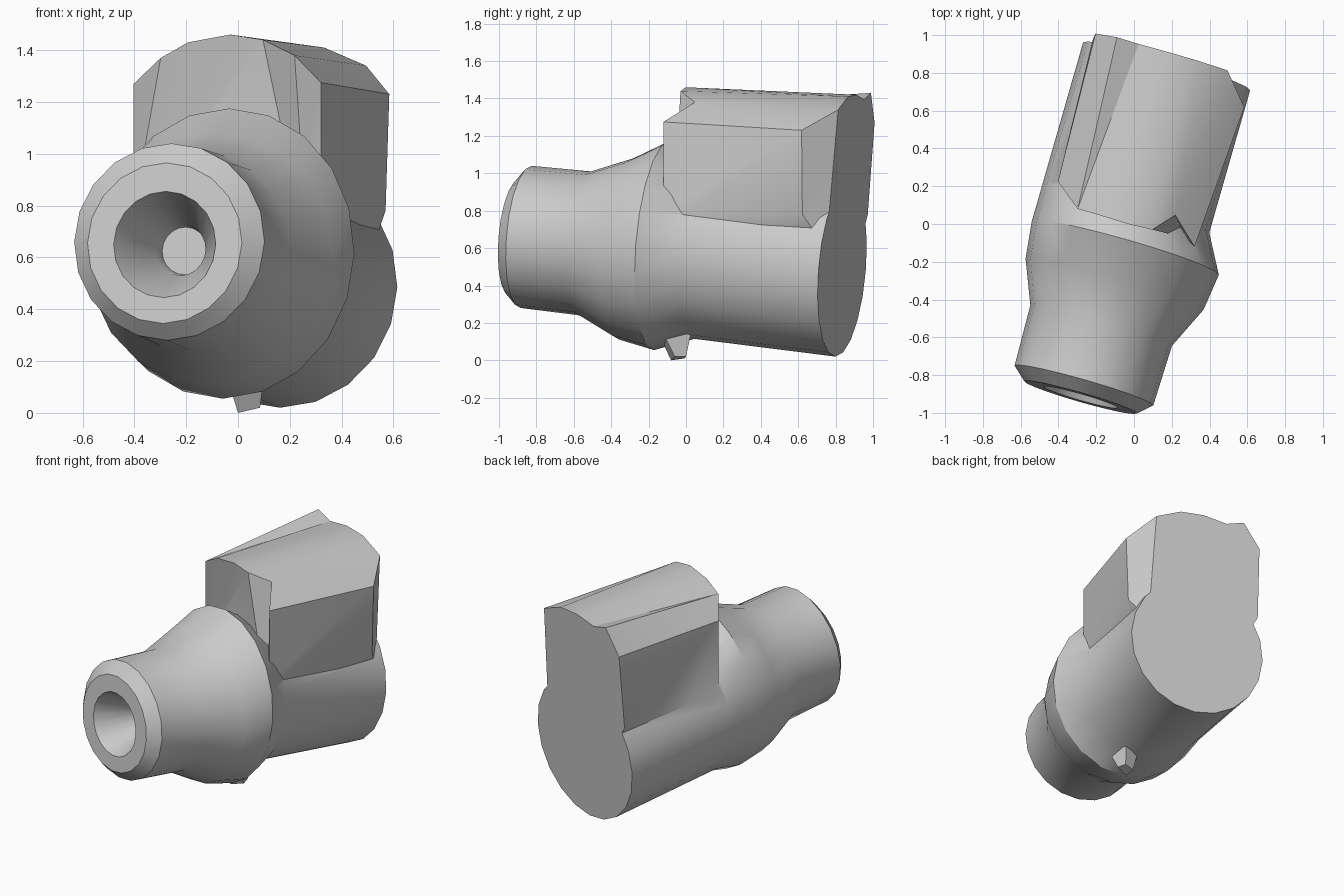
import bpy, bmesh, math
from mathutils import Vector

if "Cube" in bpy.data.objects:
    bpy.data.objects.remove(bpy.data.objects["Cube"])

YAW = math.radians(16)
SIDES = 20


def place(u, t, z):
    """u = across, t = distance back along the slanted axis, z = height."""
    s, c = math.sin(YAW), math.cos(YAW)
    return Vector((-0.265 + t * s + u * c, -0.855 + t * c - u * s, z))


def make_object(name, bm):
    bmesh.ops.recalc_face_normals(bm, faces=bm.faces)
    mesh = bpy.data.meshes.new(name)
    bm.to_mesh(mesh)
    bm.free()
    obj = bpy.data.objects.new(name, mesh)
    bpy.context.collection.objects.link(obj)
    return obj


def bridge(bm, a, b):
    n = len(a)
    for i in range(n):
        bm.faces.new((a[i], a[(i + 1) % n], b[(i + 1) % n], b[i]))


# Barrel rings from the bottom of the bore, over the muzzle, to the flat back:
# axis distance, sideways shift, centre height, half width, half height
rings = [
    (0.22, 0.0, 0.625, 0.092, 0.092),
    (0.16, 0.0, 0.63, 0.10, 0.10),
    (-0.065, 0.0, 0.65, 0.205, 0.205),
    (-0.065, 0.0, 0.655, 0.31, 0.31),
    (0.0, 0.0, 0.66, 0.382, 0.38),
    (0.33, 0.0, 0.625, 0.39, 0.385),
    (0.56, 0.008, 0.595, 0.49, 0.485),
    (0.76, 0.01, 0.615, 0.515, 0.56),
    (0.96, -0.045, 0.58, 0.46, 0.465),
    (1.745, -0.045, 0.485, 0.46, 0.465),
]
bm = bmesh.new()
loops = []
for t, u0, z0, ru, rz in rings:
    loop = []
    for i in range(SIDES):
        a = 2 * math.pi * i / SIDES
        dz = rz * math.sin(a)
        loop.append(bm.verts.new(place(u0 + ru * math.cos(a), t + 0.08 * dz, z0 + dz)))
    loops.append(loop)
for a, b in zip(loops, loops[1:]):
    bridge(bm, a, b)
bm.faces.new(loops[0])
bm.faces.new(loops[-1])
barrel = make_object("barrel_body", bm)

# Upper housing: front and back profiles (u, t, z), top left to right then below
front = [(-.43, 1.0, 1.27), (-.29, .89, 1.37), (-.18, .89, 1.43), (-.01, .886, 1.46),
         (.12, .893, 1.44), (.216, 1.0, 1.38), (.36, .867, 1.275),
         (.36, .867, .78), (.3, .9, .6), (-.35, .9, .6), (-.43, 1.0, .78)]
back = [(-.455, 1.27), (-.34, 1.43), (-.22, 1.395), (-.06, 1.42), (.1, 1.41),
        (.27, 1.34), (.41, 1.23), (.395, .78), (.3, .6), (-.35, .6), (-.46, .78)]
bm = bmesh.new()
fv = [bm.verts.new(place(*p)) for p in front]
bv = []
for i, (u, z) in enumerate(back):
    t = 1.65 if i in (6, 7) else 1.745 + 0.08 * (z - 0.485)   # cut-back corner
    bv.append(bm.verts.new(place(u, t, z)))
bridge(bm, fv, bv)
bm.faces.new(fv)
bm.faces.new(bv[:6] + bv[8:])
bm.faces.new(bv[5:9])
bmesh.ops.triangulate(bm, faces=bm.faces)
housing = make_object("upper_housing", bm)

# Join housing and barrel into one skin
mod = barrel.modifiers.new("join_housing", "BOOLEAN")
mod.operation = "UNION"
mod.solver = "EXACT"
mod.object = housing
bpy.context.view_layer.objects.active = barrel
barrel.select_set(True)
bpy.ops.object.modifier_apply(modifier=mod.name)
bpy.data.objects.remove(housing)
bpy.ops.object.shade_smooth_by_angle(angle=math.radians(32))

# Small tapered nub underneath
bm = bmesh.new()
bottom = [(-0.0, -0.08, 0.0), (0.085, -0.06, 0.02), (0.07, 0.0, 0.02), (0.0, -0.01, 0.01)]
top = [(-0.04, -0.14, 0.13), (0.1, -0.12, 0.14), (0.09, 0.03, 0.16), (-0.03, 0.01, 0.16)]
lo = [bm.verts.new(p) for p in bottom]
hi = [bm.verts.new(p) for p in top]
bridge(bm, lo, hi)
bm.faces.new(lo)
bm.faces.new(hi)
make_object("bottom_nub", bm)
